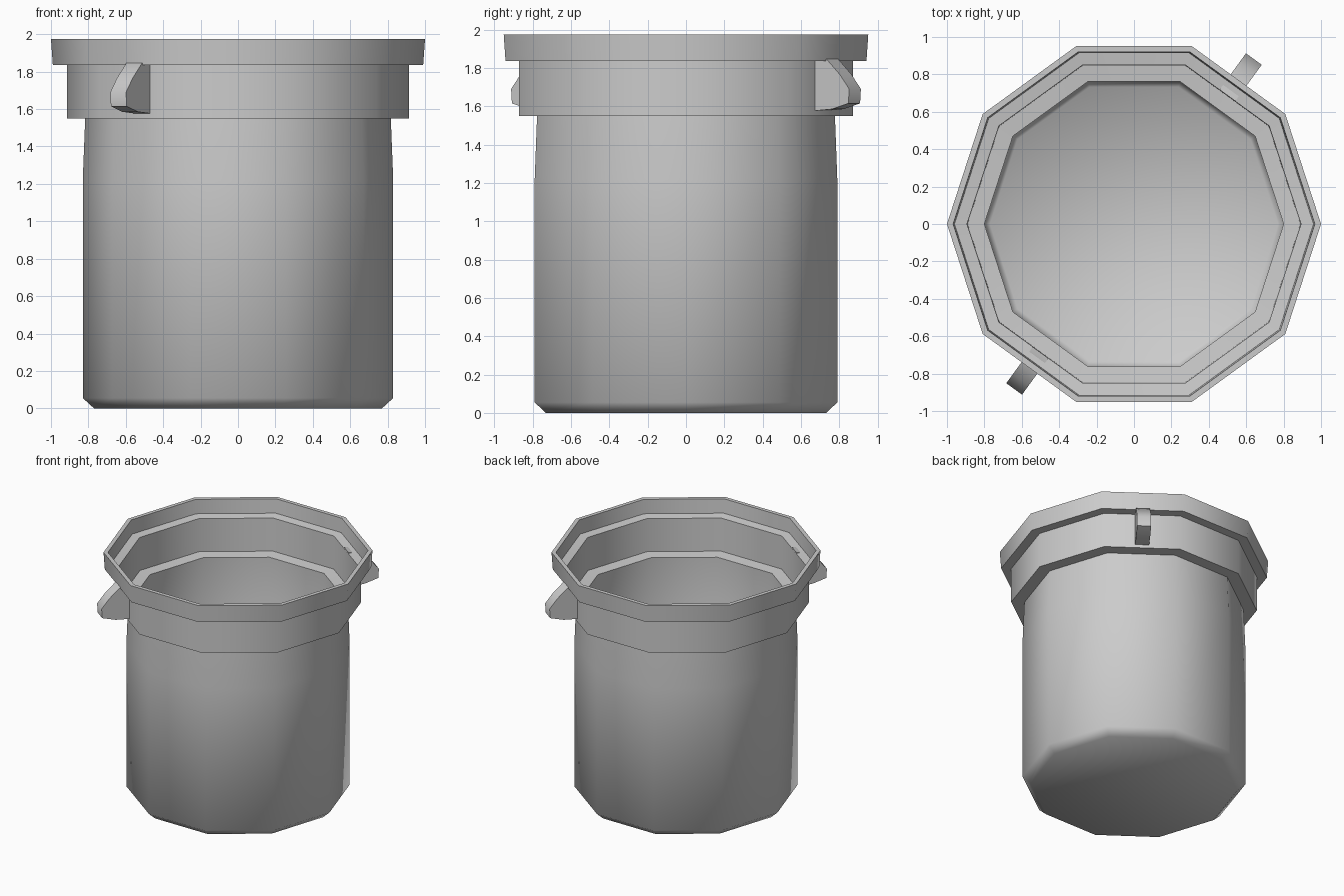
import bpy, bmesh
from math import cos, sin, pi, radians

if "Cube" in bpy.data.objects:
    bpy.data.objects.remove(bpy.data.objects["Cube"])

SIDES = 10


def finish(name, bm, angle):
    bmesh.ops.recalc_face_normals(bm, faces=bm.faces)
    mesh = bpy.data.meshes.new(name)
    bm.to_mesh(mesh)
    bm.free()
    ob = bpy.data.objects.new(name, mesh)
    bpy.context.collection.objects.link(ob)
    bpy.ops.object.select_all(action='DESELECT')
    ob.select_set(True)
    bpy.context.view_layer.objects.active = ob
    bpy.ops.object.shade_smooth_by_angle(angle=radians(angle))
    return ob


def lathe(name, profile):
    """Spin (radius, z) points into a ten-sided shell, capped at both ends."""
    bm = bmesh.new()
    rings = [[bm.verts.new((r * cos(2 * pi * i / SIDES), r * sin(2 * pi * i / SIDES), z))
              for i in range(SIDES)] for r, z in profile]
    for a, b in zip(rings, rings[1:]):
        for i in range(SIDES):
            j = (i + 1) % SIDES
            bm.faces.new((a[i], a[j], b[j], b[i]))
    bm.faces.new(rings[0])
    bm.faces.new(rings[-1])
    return finish(name, bm, 60)


def lug(name, angle):
    """Wedge-shaped lug pointing outwards, given as a (radius, z) side profile."""
    profile = [(0.85, 1.86), (0.945, 1.845), (1.03, 1.765), (1.09, 1.69),
               (1.085, 1.615), (0.98, 1.585), (0.85, 1.575)]
    a = radians(angle)
    bm = bmesh.new()
    sides = [[bm.verts.new((r * cos(a) - t * sin(a), r * sin(a) + t * cos(a), z))
              for r, z in profile] for t in (-0.052, 0.052)]
    n = len(profile)
    for i in range(n):
        j = (i + 1) % n
        bm.faces.new((sides[0][i], sides[0][j], sides[1][j], sides[1][i]))
    for s in sides:
        bm.faces.new(s)
    return finish(name, bm, 50)


# Container: foot, wall, stepped collar, rim, then the inside down to the floor
lathe("container", [
    (0.77, 0.0), (0.83, 0.055), (0.83, 1.22), (0.817, 1.55),
    (0.915, 1.55), (0.915, 1.835), (0.99, 1.835), (1.0, 1.975),
    (0.967, 1.975), (0.96, 1.86), (0.893, 1.85), (0.89, 1.58),
    (0.80, 1.57), (0.80, 0.08), (0.77, 0.05),
])

# Two opposite lugs under the rim
lug("back_lug", 54)
lug("front_lug", 234)
